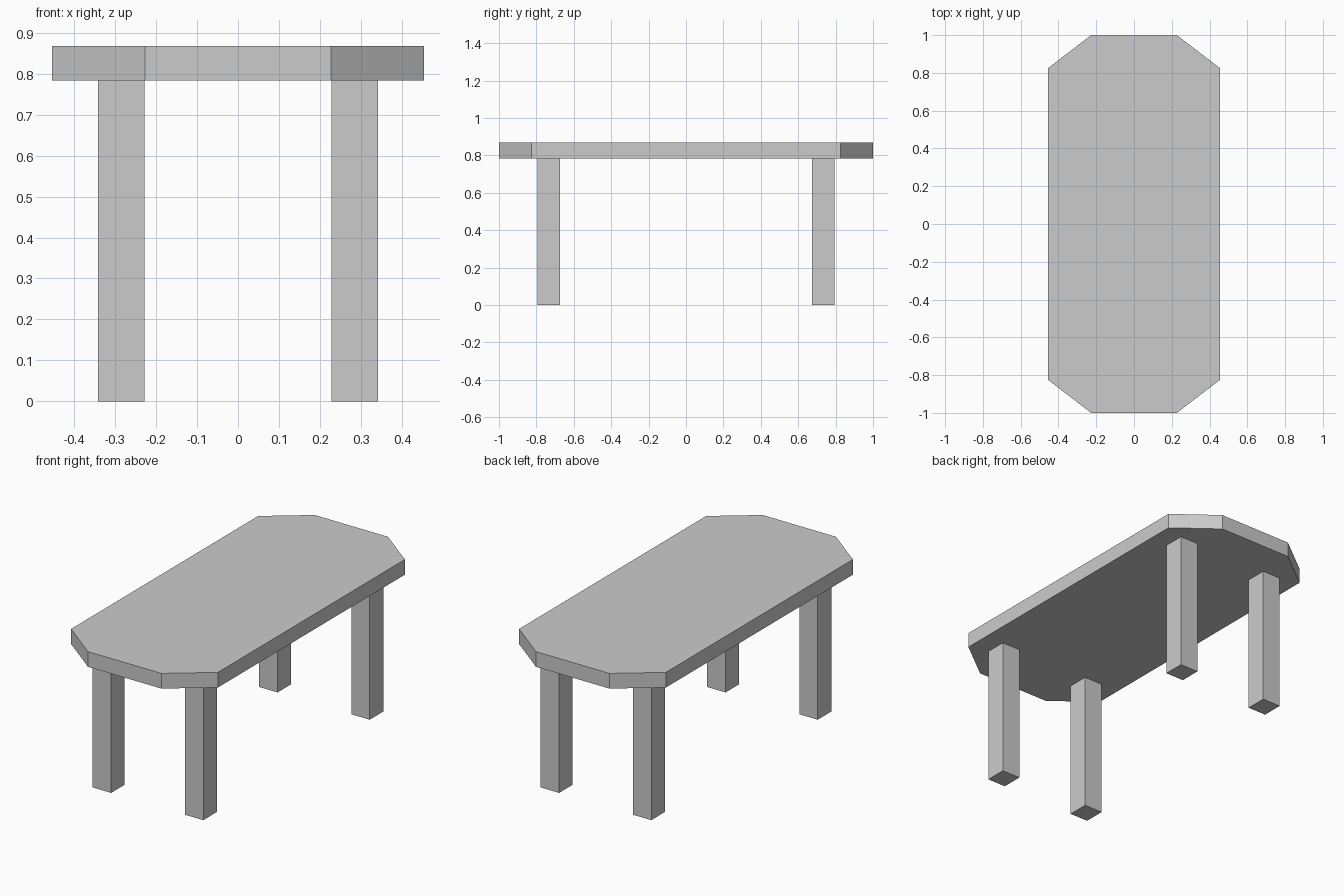
import bpy, bmesh

if "Cube" in bpy.data.objects:
    bpy.data.objects.remove(bpy.data.objects["Cube"])

Z_LEG, Z_TOP = 0.783, 0.868


def prism(name, outline, z0, z1):
    """Extrude a flat outline from z0 up to z1."""
    bm = bmesh.new()
    base = bm.faces.new([bm.verts.new((x, y, z0)) for x, y in outline])
    ext = bmesh.ops.extrude_face_region(bm, geom=[base], use_keep_orig=True)
    verts = [v for v in ext["geom"] if isinstance(v, bmesh.types.BMVert)]
    bmesh.ops.translate(bm, verts=verts, vec=(0, 0, z1 - z0))
    bmesh.ops.recalc_face_normals(bm, faces=bm.faces[:])
    mesh = bpy.data.meshes.new(name)
    bm.to_mesh(mesh)
    bm.free()
    obj = bpy.data.objects.new(name, mesh)
    bpy.context.collection.objects.link(obj)
    return obj


# Tabletop: rectangle with clipped corners
W, L, CX, CY = 0.454, 1.0, 0.227, 0.826
prism("tabletop",
      [(CX, -L), (W, -CY), (W, CY), (CX, L),
       (-CX, L), (-W, CY), (-W, -CY), (-CX, -L)],
      Z_LEG, Z_TOP)

# Four square legs
X0, X1, Y0, Y1 = 0.228, 0.342, 0.675, 0.795
for sy, depth in ((-1, "front"), (1, "back")):
    for sx, side in ((-1, "left"), (1, "right")):
        prism(f"{depth}_{side}_leg",
              [(sx * X0, sy * Y0), (sx * X1, sy * Y0),
               (sx * X1, sy * Y1), (sx * X0, sy * Y1)],
              0.0, Z_LEG)
